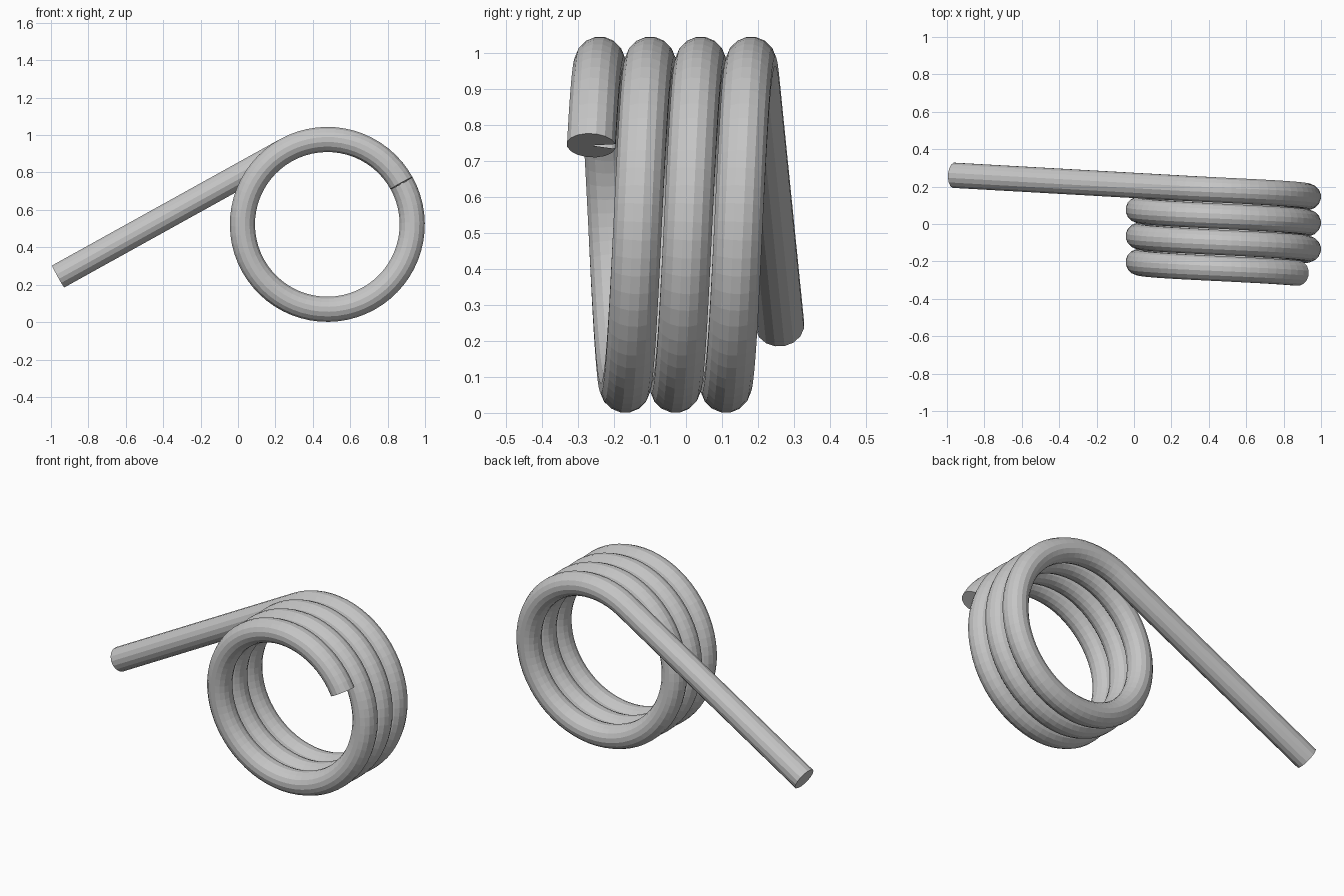
import bpy, bmesh, math
from mathutils import Vector

if "Cube" in bpy.data.objects:
    bpy.data.objects.remove(bpy.data.objects["Cube"], do_unlink=True)

CX, CZ = 0.4775, 0.5225          # coil axis
COIL_R, WIRE_R = 0.454, 0.0685
PITCH, SIDES, STEPS = 0.14, 16, 64
START = math.radians(29)
END = START + math.radians(90 + 3 * 360)
Y_START = -0.263
ARM_LENGTH = 1.395

steel = bpy.data.materials.new("steel_grey")
steel.use_nodes = True
colour = (0.56, 0.56, 0.56, 1)
steel.diffuse_color = colour
steel.node_tree.nodes["Principled BSDF"].inputs["Base Color"].default_value = colour


def frame(angle):
    """Centre, radial direction, tangent on the helix."""
    radial = Vector((math.cos(angle), 0, math.sin(angle)))
    y = Y_START + PITCH * (angle - START) / math.tau
    centre = Vector((CX, y, CZ)) + radial * COIL_R
    rise = PITCH / (math.tau * COIL_R)
    tangent = Vector((-math.sin(angle), rise, math.cos(angle))).normalized()
    return centre, radial, tangent


def sweep(name, frames, cap_start=False, cap_end=False, gap=False):
    """Sweep the round wire through the frames, with fan caps."""
    bm = bmesh.new()
    rings = []
    for centre, radial, tangent in frames:
        side = radial.cross(tangent)
        ring = []
        for k in range(SIDES):
            a = math.tau * (k + 0.5) / SIDES
            ring.append(bm.verts.new(centre + WIRE_R * (math.cos(a) * radial + math.sin(a) * side)))
        rings.append(ring)
    for r, s in zip(rings, rings[1:]):
        for k in range(SIDES):
            n = (k + 1) % SIDES
            bm.faces.new((r[k], s[k], s[n], r[n]))
    for wanted, ring, centre, flip in ((cap_start, rings[0], frames[0][0], False),
                                       (cap_end, rings[-1], frames[-1][0], True)):
        if not wanted:
            continue
        hub = bm.verts.new(centre)
        # the open sector of the cap lies toward +y
        skip = max(range(SIDES), key=lambda k: ring[k].co.y + ring[(k + 1) % SIDES].co.y)
        for k in range(SIDES):
            if gap and k == skip:
                continue
            a, b = ring[k], ring[(k + 1) % SIDES]
            bm.faces.new((hub, b, a) if flip else (hub, a, b))
    # make the wall and caps face outward
    bm.normal_update()
    wall = bm.faces[0] if not bm.faces.ensure_lookup_table() else None
    if wall.normal.dot(wall.calc_center_median() - frames[0][0]) < 0:
        bmesh.ops.reverse_faces(bm, faces=bm.faces[:])
    mesh = bpy.data.meshes.new(name)
    bm.to_mesh(mesh)
    bm.free()
    mesh.materials.append(steel)
    obj = bpy.data.objects.new(name, mesh)
    bpy.context.collection.objects.link(obj)
    return obj


# wound coil
count = round((END - START) / math.tau * STEPS)
coil_frames = [frame(START + (END - START) * i / count) for i in range(count + 1)]
sweep("spring_coil", coil_frames, cap_start=True, gap=True)

# straight arm leaving the coil along its tangent
centre, radial, tangent = coil_frames[-1]
arm_frames = [(centre, radial, tangent), (centre + tangent * ARM_LENGTH, radial, tangent)]
sweep("spring_arm", arm_frames, cap_end=True)
